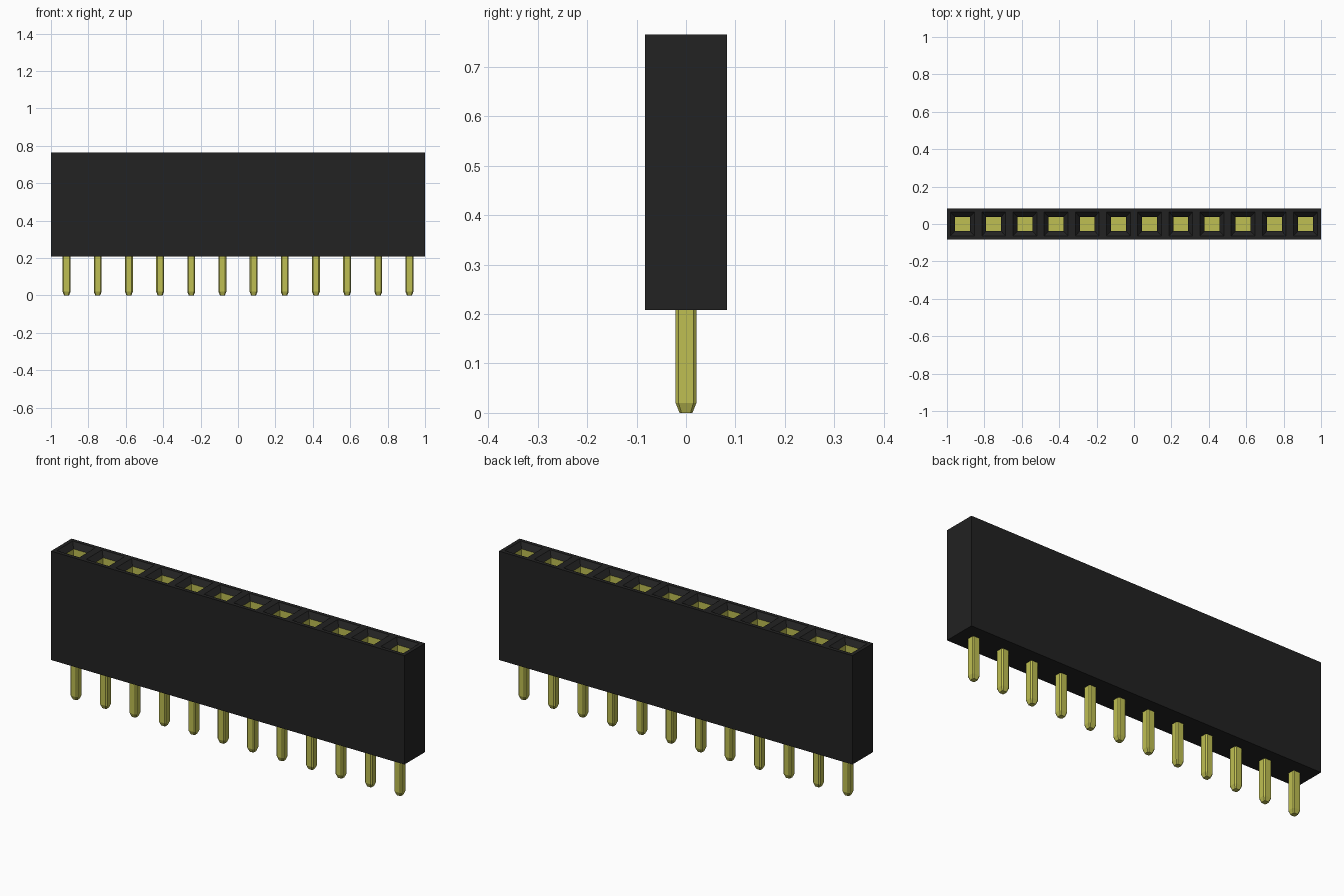
import bpy, bmesh

COUNT = 12
PITCH = 2 / COUNT
HALF_Y = PITCH / 2
BASE, TOP = 0.208, 0.765

if "Cube" in bpy.data.objects:
    bpy.data.objects.remove(bpy.data.objects["Cube"])


def material(name, color):
    mat = bpy.data.materials.new(name)
    mat.use_nodes = True
    mat.diffuse_color = color
    mat.node_tree.nodes["Principled BSDF"].inputs["Base Color"].default_value = color
    return mat


black = material("black plastic", (0.016, 0.016, 0.016, 1))
gold = material("gold contact", (0.52, 0.52, 0.085, 1))


def finish(name, bm, mat):
    bmesh.ops.remove_doubles(bm, verts=bm.verts, dist=0.0001)
    mesh = bpy.data.meshes.new(name)
    bm.to_mesh(mesh)
    bm.free()
    mesh.materials.append(mat)
    obj = bpy.data.objects.new(name, mesh)
    bpy.context.collection.objects.link(obj)
    return obj


def ring(bm, x, hx, hy, z, cut=0.0):
    """Rectangle of vertices about x, with optional chamfered corners."""
    if cut:
        pts = [(-hx + cut, -hy), (hx - cut, -hy), (hx, -hy + cut), (hx, hy - cut),
               (hx - cut, hy), (-hx + cut, hy), (-hx, hy - cut), (-hx, -hy + cut)]
    else:
        pts = [(-hx, -hy), (hx, -hy), (hx, hy), (-hx, hy)]
    return [bm.verts.new((x + px, py, z)) for px, py in pts]


def loft(bm, rings):
    for a, b in zip(rings, rings[1:]):
        for i in range(len(a)):
            j = (i + 1) % len(a)
            bm.faces.new((a[i], a[j], b[j], b[i]))


# Housing: a row of cells, each with a funnel-mouthed socket
bm = bmesh.new()
for n in range(COUNT):
    x = (n + 0.5) * PITCH - 1
    rings = [ring(bm, x, HALF_Y, HALF_Y, BASE),
             ring(bm, x, HALF_Y, HALF_Y, TOP),
             ring(bm, x, 0.064, 0.064, TOP),
             ring(bm, x, 0.04, 0.038, TOP - 0.024)]
    bm.faces.new(rings[0][::-1])
    loft(bm, rings)
# Remove the walls between neighbouring cells
inner = [f for f in bm.faces if abs(f.normal.x) > 0.9 or
         max(v.co.x for v in f.verts) - min(v.co.x for v in f.verts) < 0.0001]
inner = [f for f in inner if abs(f.calc_center_median().x) < 0.99]
bmesh.ops.delete(bm, geom=inner, context="FACES_ONLY")
finish("housing", bm, black)

for n in range(COUNT):
    x = (n + 0.5) * PITCH - 1

    # Contact sleeve lining the socket
    bm = bmesh.new()
    rings = [ring(bm, x, 0.04, 0.038, TOP - 0.024),
             ring(bm, x, 0.04, 0.038, BASE + 0.15)]
    loft(bm, rings)
    bm.faces.new(rings[-1])
    finish(f"socket_contact_{n + 1}", bm, gold)

    # Solder pin with chamfered edges and a tapered tip
    bm = bmesh.new()
    rings = [ring(bm, x, 0.013, 0.013, 0, 0.004),
             ring(bm, x, 0.021, 0.021, 0.02, 0.006),
             ring(bm, x, 0.021, 0.021, BASE + 0.01, 0.006)]
    bm.faces.new(rings[0][::-1])
    loft(bm, rings)
    bm.faces.new(rings[-1])
    finish(f"pin_{n + 1}", bm, gold)
